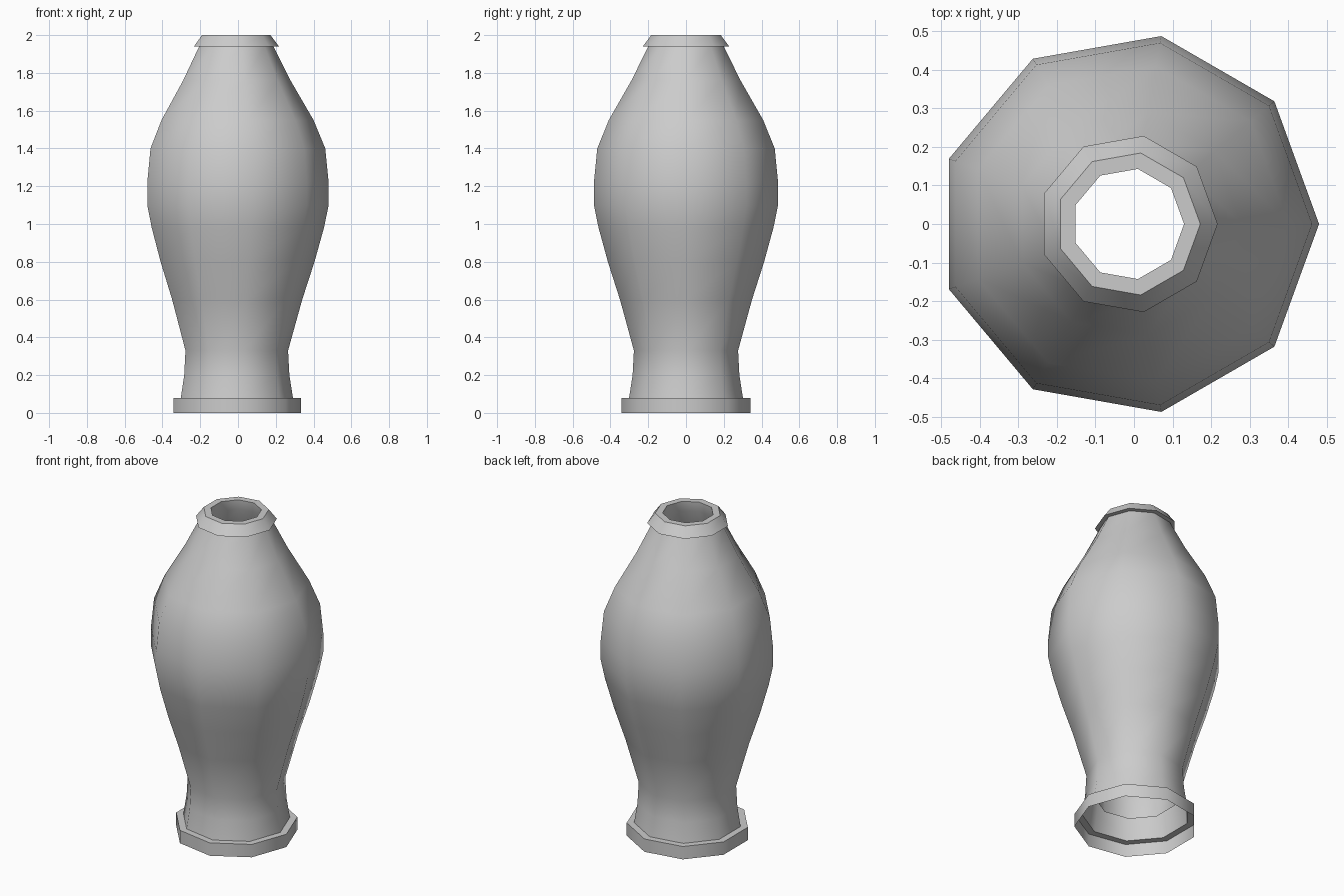
import bpy, bmesh, math

SIDES = 9
CENTRE_X = -0.015   # a nine-sided outline is lopsided, so shift it to centre its bounds

cube = bpy.data.objects.get("Cube")
if cube:
    bpy.data.objects.remove(cube, do_unlink=True)

clay = bpy.data.materials.new("grey clay")
clay.use_nodes = True
colour = (0.6, 0.6, 0.6, 1)
clay.diffuse_color = colour
clay.node_tree.nodes["Principled BSDF"].inputs["Base Color"].default_value = colour


def lathe(name, profile):
    """Revolve (radius, height) points, listed so that faces point outward."""
    bm = bmesh.new()
    rings = []
    for r, z in profile:
        rings.append([bm.verts.new((CENTRE_X + r * math.cos(math.tau * i / SIDES),
                                    r * math.sin(math.tau * i / SIDES), z))
                      for i in range(SIDES)])
    for low, high in zip(rings, rings[1:]):
        for i in range(SIDES):
            j = (i + 1) % SIDES
            bm.faces.new((low[i], low[j], high[j], high[i]))
    mesh = bpy.data.meshes.new(name)
    bm.to_mesh(mesh)
    bm.free()
    mesh.materials.append(clay)
    obj = bpy.data.objects.new(name, mesh)
    bpy.context.collection.objects.link(obj)
    bpy.ops.object.select_all(action="DESELECT")
    obj.select_set(True)
    bpy.context.view_layer.objects.active = obj
    bpy.ops.object.shade_smooth_by_angle(angle=math.radians(46))
    return obj


# Base band: open underneath, with a ledge running in to the body
lathe("base_band", [(0.348, 0), (0.348, 0.08), (0.306, 0.08)])

# Swelling outer wall
lathe("body", [(0.306, 0.08), (0.287, 0.2), (0.28, 0.33), (0.355, 0.6),
               (0.42, 0.8), (0.47, 0.98), (0.495, 1.1), (0.495, 1.22),
               (0.477, 1.4), (0.415, 1.55), (0.293, 1.76), (0.203, 1.94)])

# Flared collar round the mouth
lathe("mouth_collar", [(0.203, 1.94), (0.232, 1.94), (0.187, 2), (0.145, 2)])

# Inner wall, following the body down to just above the base
lathe("inner_wall", [(0.145, 2), (0.15, 1.94), (0.245, 1.74), (0.365, 1.53),
                     (0.43, 1.38), (0.447, 1.2), (0.445, 1.1), (0.37, 0.8),
                     (0.305, 0.6), (0.23, 0.33), (0.23, 0.18)])
